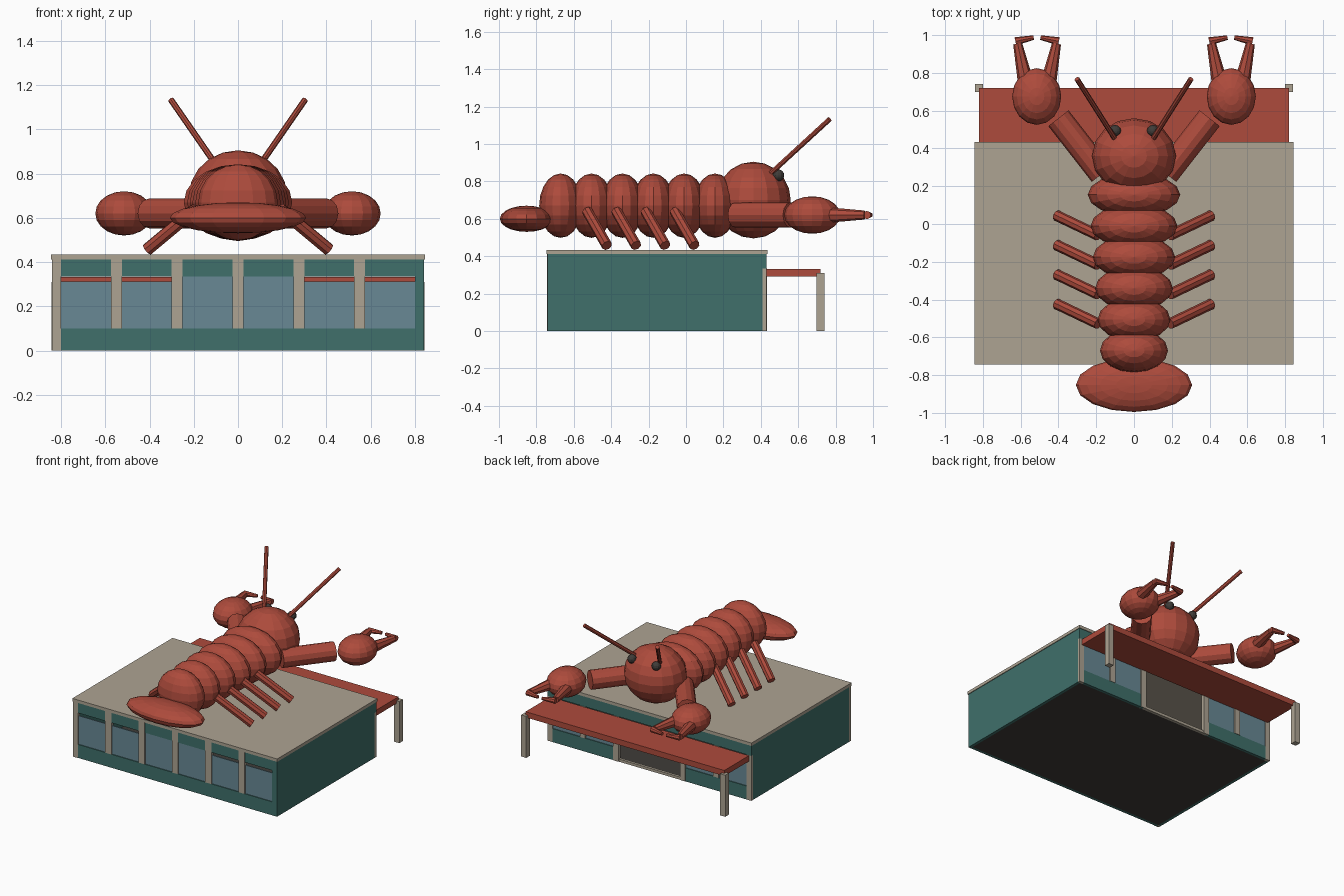
import bpy
from mathutils import Vector

if "Cube" in bpy.data.objects:
    bpy.data.objects.remove(bpy.data.objects["Cube"])


def material(name, rgb):
    m = bpy.data.materials.new(name)
    m.diffuse_color = (*rgb, 1)
    m.use_nodes = True
    m.node_tree.nodes["Principled BSDF"].inputs["Base Color"].default_value = m.diffuse_color
    return m


RED = material("red", (0.42, 0.07, 0.045))
TEAL = material("teal", (0.05, 0.16, 0.145))
BEIGE = material("beige", (0.42, 0.37, 0.29))
GLASS = material("glass", (0.14, 0.25, 0.30))
DARK = material("dark", (0.05, 0.045, 0.04))


def finish(name, mat):
    o = bpy.context.object
    o.name = name
    o.data.materials.append(mat)
    return o


def box(name, x, y, z, mat):
    """Box from (min, max) pairs."""
    bpy.ops.mesh.primitive_cube_add(size=1, location=[sum(p) / 2 for p in (x, y, z)])
    bpy.context.object.scale = [p[1] - p[0] for p in (x, y, z)]
    return finish(name, mat)


def ball(name, loc, radii, mat=RED, seg=16, rings=10):
    bpy.ops.mesh.primitive_uv_sphere_add(segments=seg, ring_count=rings, radius=1, location=loc)
    bpy.context.object.scale = radii
    return finish(name, mat)


def rod(name, a, b, r1, r2=None, sides=12):
    """Cylinder or cone from point a to point b."""
    a, b = Vector(a), Vector(b)
    d = b - a
    bpy.ops.mesh.primitive_cone_add(vertices=sides, radius1=r1, radius2=r1 if r2 is None else r2,
                                    depth=d.length, location=(a + b) / 2,
                                    rotation=d.to_track_quat('Z', 'Y').to_euler())
    return finish(name, RED)


# --- Building shell ---
FRONT, BACK = (-0.74, -0.72), (0.41, 0.43)
box("floor", (-0.82, 0.82), (-0.72, 0.41), (0, 0.015), DARK)
box("roof", (-0.845, 0.845), (-0.745, 0.435), (0.412, 0.434), BEIGE)
for side, x in (("left", (-0.84, -0.82)), ("right", (0.82, 0.84))):
    box(f"{side}_wall", x, (-0.72, 0.41), (0, 0.412), TEAL)

# Front wall: base panel, header, corner posts
box("front_base", (-0.82, 0.80), FRONT, (0, 0.10), TEAL)
box("front_header", (-0.80, 0.80), FRONT, (0.335, 0.412), TEAL)
box("front_left_post", (-0.84, -0.80), (-0.743, -0.72), (0, 0.412), BEIGE)
box("front_right_post", (0.80, 0.84), FRONT, (0, 0.412), TEAL)

# Back wall: header, end posts, base panels beside the doorway
box("back_header", (-0.84, 0.84), BACK, (0.335, 0.412), TEAL)
box("door_step", (-0.275, 0.275), BACK, (0, 0.02), BEIGE)
for s in (-1, 1):
    box("back_base", sorted((s * 0.275, s * 0.80)), BACK, (0, 0.10), TEAL)
    box("back_post", sorted((s * 0.80, s * 0.84)), BACK, (0, 0.335), BEIGE)

# Mullions and window panes
for i in range(-2, 3):
    x = i * 0.275
    box("front_mullion", (x - 0.025, x + 0.025), (-0.743, -0.718), (0.10, 0.412), BEIGE)
    if i:
        low = 0.10 if abs(i) == 2 else 0
        box("back_mullion", (x - 0.022, x + 0.022), (0.408, 0.433), (low, 0.335), BEIGE)
for i in range(6):
    x = (i - 2.5) * 0.275
    middle = i in (2, 3)
    top = 0.335 if middle else 0.312
    span = (x - 0.115, x + 0.115)
    box("front_window", span, (-0.734, -0.726), (0.10, top), GLASS)
    if not middle:
        box("back_window", span, (0.416, 0.424), (0.10, top), GLASS)

# Canopy on two posts
box("canopy", (-0.82, 0.82), (0.43, 0.72), (0.29, 0.332), RED)
for s in (-1, 1):
    box("canopy_post", sorted((s * 0.80, s * 0.842)), (0.698, 0.74), (0, 0.31), BEIGE)

# --- Crustacean on the roof ---
ball("head", (0, 0.36, 0.70), (0.222, 0.20, 0.205))
for i, w in enumerate((0.245, 0.23, 0.218, 0.206, 0.193, 0.18)):
    ball("body_segment", (0, 0.155 - 0.165 * i, 0.67), (w, 0.115, 0.172))
ball("tail_fan", (0, -0.852, 0.60), (0.308, 0.143, 0.07))

for s in (-1, 1):
    ball("eye", (s * 0.10, 0.493, 0.832), (0.032,) * 3, DARK, 12, 8)
    rod("antenna", (s * 0.10, 0.45, 0.84), (s * 0.302, 0.768, 1.132), 0.014, sides=8)
    for i in range(4):
        y = 0.045 - 0.156 * i
        rod("leg", (s * 0.19, y - 0.105, 0.64), (s * 0.41, y, 0.457), 0.029, sides=8)

    # Arm, claw and two hooked fingers
    rod("arm", (s * 0.17, 0.265, 0.62), (s * 0.40, 0.56, 0.62), 0.068)
    ball("claw", (s * 0.515, 0.675, 0.62), (0.13, 0.15, 0.10))
    for f in (-1, 1):
        def at(dx, y):
            return (s * 0.513 + f * dx, y, 0.62)
        rod("finger", at(0.06, 0.75), at(0.103, 0.955), 0.042, 0.024, 8)
        rod("finger_tip", at(0.115, 0.967), at(0.018, 0.987), 0.022, 0.012, 8)
